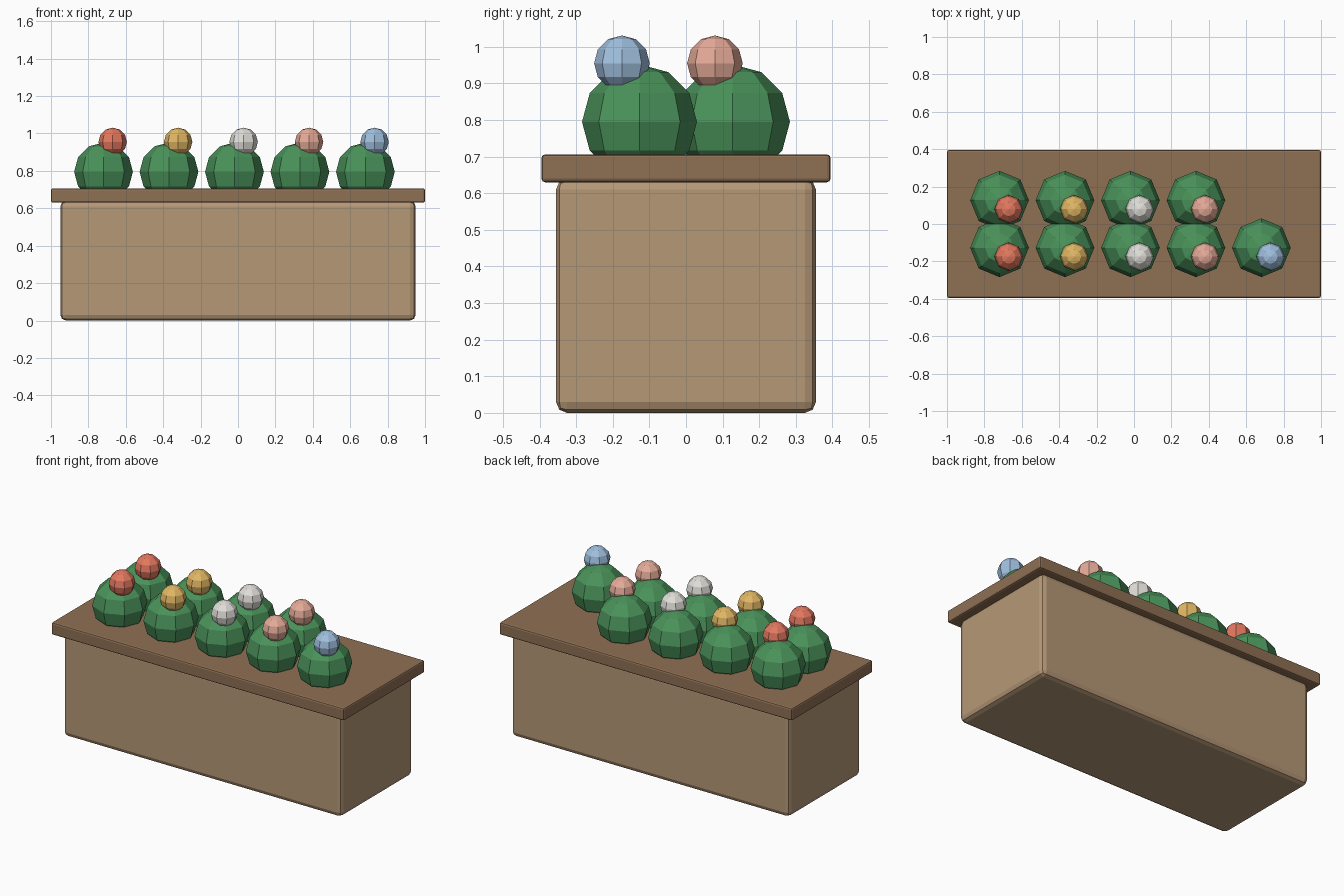
import bpy, bmesh
from mathutils import Matrix

if "Cube" in bpy.data.objects:
    bpy.data.objects.remove(bpy.data.objects["Cube"])


def material(name, rgb):
    """Flat colour from 0-255 sRGB values."""
    mat = bpy.data.materials.new(name)
    lin = [((c / 255 + 0.055) / 1.055) ** 2.4 for c in rgb]
    mat.diffuse_color = (*lin, 1)
    mat.use_nodes = True
    mat.node_tree.nodes["Principled BSDF"].inputs["Base Color"].default_value = mat.diffuse_color
    return mat


def add_object(name, bm, mat):
    mesh = bpy.data.meshes.new(name)
    bm.to_mesh(mesh)
    bm.free()
    mesh.materials.append(mat)
    obj = bpy.data.objects.new(name, mesh)
    bpy.context.collection.objects.link(obj)
    return obj


def box(name, half_x, half_y, z0, z1, bevel, segments, mat):
    bm = bmesh.new()
    bmesh.ops.create_cube(bm, size=1, matrix=Matrix.Translation((0, 0, (z0 + z1) / 2))
                          @ Matrix.Diagonal((2 * half_x, 2 * half_y, z1 - z0, 1)))
    obj = add_object(name, bm, mat)
    mod = obj.modifiers.new("soft_edges", 'BEVEL')
    mod.width = bevel
    mod.segments = segments
    return obj


def ball(name, centre, radius, mat):
    bm = bmesh.new()
    bmesh.ops.create_uvsphere(bm, u_segments=8, v_segments=6, radius=radius,
                              matrix=Matrix.Translation(centre))
    return add_object(name, bm, mat)


wood = material("light_wood", (182, 152, 119))
dark_wood = material("dark_wood", (143, 112, 84))
leaf = material("leaf_green", (74, 146, 90))
blooms = [material("red_bloom", (226, 120, 95)),
          material("yellow_bloom", (224, 182, 100)),
          material("white_bloom", (224, 222, 216)),
          material("pink_bloom", (228, 170, 152)),
          material("blue_bloom", (160, 191, 222))]

# Planter box and overhanging top
box("planter_body", 0.95, 0.355, 0.0, 0.64, 0.03, 2, wood)
box("planter_top", 1.0, 0.395, 0.63, 0.706, 0.01, 2, dark_wood)

# Two rows of bushes, each with one flower; the back row is one short
for row, y, count in (("front", -0.127, 5), ("back", 0.127, 4)):
    for i in range(count):
        x = -0.719 + 0.35 * i
        ball(f"{row}_bush_{i + 1}", (x, y, 0.795), 0.157, leaf)
        ball(f"{row}_flower_{i + 1}", (x + 0.049, y - 0.048, 0.955), 0.076, blooms[i])
